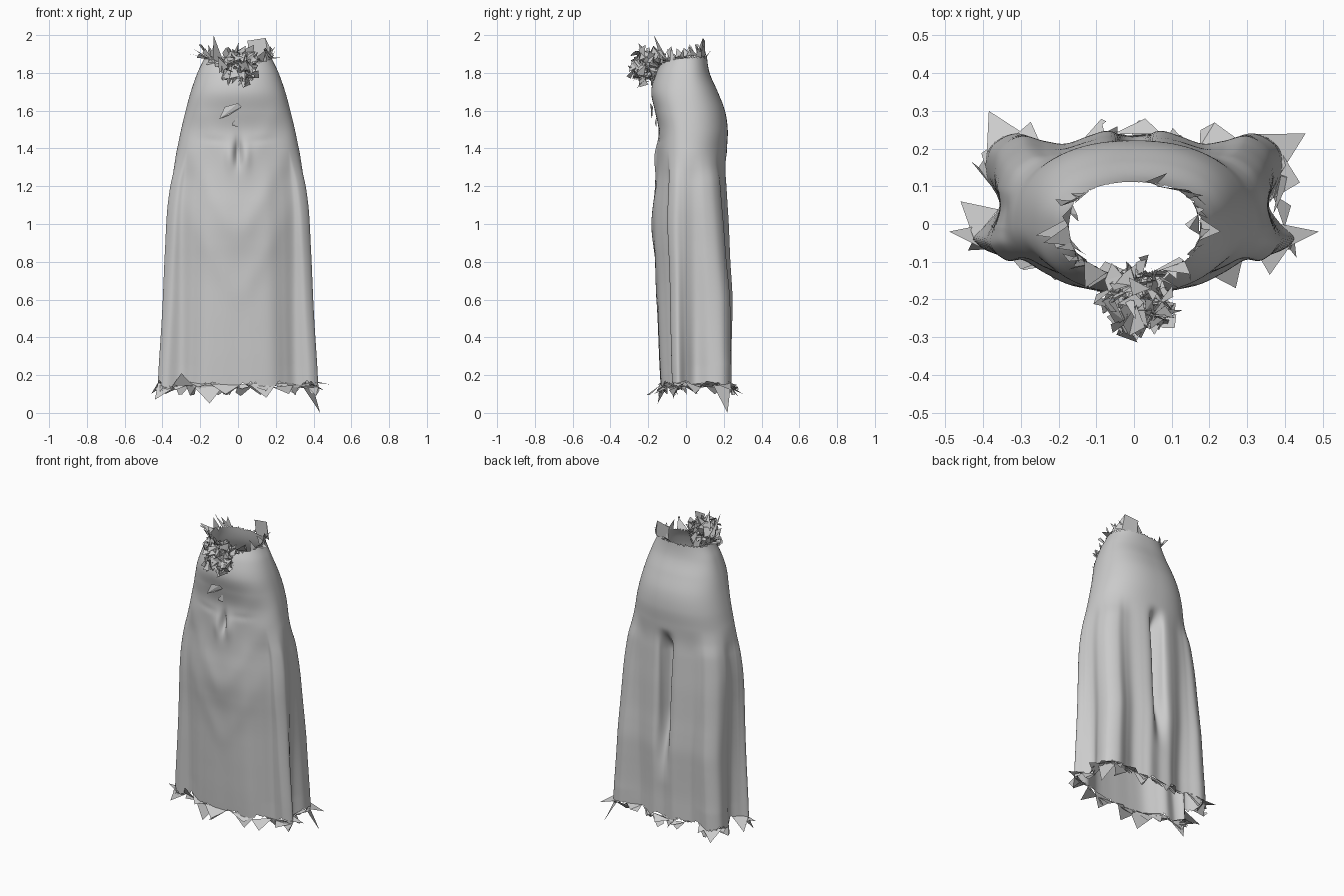
import bpy, math, random
from mathutils import Vector

if "Cube" in bpy.data.objects:
    bpy.data.objects.remove(bpy.data.objects["Cube"])

random.seed(11)
R = random.uniform

# Silhouette every 0.1 from z=0.1 to z=1.9: half width, front depth, back depth
PROFILE = [(.427, .132, .240), (.422, .137, .240), (.417, .142, .240), (.412, .146, .243),
           (.407, .150, .247), (.403, .153, .250), (.400, .156, .246), (.397, .162, .240),
           (.393, .171, .236), (.389, .176, .232), (.382, .172, .226), (.368, .162, .220),
           (.345, .155, .213), (.322, .150, .217), (.301, .145, .221), (.277, .165, .206),
           (.250, .184, .168), (.215, .160, .125), (.172, .112, .110)]
# Right half of the draped cross-section, back centre round to front centre
HALF = [(0, .235), (.07, .245), (.12, .228), (.18, .208), (.24, .222), (.315, .245),
        (.38, .205), (.385, .13), (.353, .055), (.385, 0), (.42, -.045), (.375, -.082),
        (.305, -.068), (.25, -.10), (.18, -.14), (.09, -.15), (0, -.15)]
RING = HALF + [(-x, y) for x, y in reversed(HALF[1:-1])]
SUB, ROWS = 8, 150
N = len(RING) * SUB


def catmull(pts, t, closed):
    n, i = len(pts), math.floor(t)
    f = t - i
    g = lambda k: Vector(pts[k % n] if closed else pts[max(0, min(n - 1, k))])
    a, b, c, d = g(i - 1), g(i), g(i + 1), g(i + 2)
    return .5 * (2 * b + (c - a) * f + (2 * a - 5 * b + 4 * c - d) * f * f
                 + (3 * b - a - 3 * c + d) * f ** 3)


def smooth(a, b, v):
    t = max(0, min(1, (v - a) / (b - a)))
    return t * t * (3 - 2 * t)


def bump(v, centre, width):
    return math.exp(-((v - centre) / width) ** 2)


def power(v, e):
    return math.copysign(abs(v) ** e, v)


def make(name, verts, faces):
    mesh = bpy.data.meshes.new(name)
    mesh.from_pydata([tuple(v) for v in verts], [], faces)
    mesh.update()
    obj = bpy.data.objects.new(name, mesh)
    bpy.context.collection.objects.link(obj)
    return obj


# Unit directions of the draped and the plain oval section
sections = []
for j in range(N):
    p = catmull(RING, j / SUB, True)
    lobe = Vector((p.x / .42, p.y / (.245 if p.y > 0 else .15)))
    a = .5 * (math.atan2(lobe.x, lobe.y) % math.tau) + .5 * math.tau * j / N
    sections.append((lobe, a))


def skirt_point(j, z):
    w, front, back = catmull(PROFILE, (z - .1) / .1, False)
    lobe, a = sections[j]
    e = 2 / (2.05 + .25 * smooth(1.1, 1.5, z))
    oval = Vector((power(math.sin(a), e), power(math.cos(a), e)))
    # folds start under the hips and open gradually towards the hem
    s = oval.lerp(lobe, .3 * smooth(1.40, 1.22, z) + .7 * max(0, min(1, (1.3 - z) / 1.05)))
    x, y = s.x * w, s.y * (back if s.y > 0 else front)
    if y > 0:   # deep fold down the back centre
        groove = smooth(1.37, 1.2, z) * smooth(.35, .85, z)
        y -= smooth(.05, .15, y) * .085 * groove * bump(x, 0, .042)
        x += .012 * groove * bump(abs(x), .06, .03) * (-1 if x > 0 else 1) * smooth(.18, .22, y)
    else:       # front pinch and hanging drapes
        on = smooth(0, -.1, y)
        h = math.hypot(x, .06)
        y += on * .035 * bump(x, 0, .016) * bump(z, 1.38, .06)
        y -= on * .012 * bump(abs(x), .045, .025) * bump(z, 1.36, .07)
        for level, depth in ((1.18, .005), (.86, .007), (.54, .005)):
            y -= on * depth * bump(z - level - 1.9 * h, 0, .10) * bump(x, 0, .22)
        y += on * .003 * bump(z - 1.43 - .1 * abs(x), 0, .02) * bump(abs(x), .12, .07)
    return Vector((x, y, z))


# Skirt body with uneven waist and hem
verts, faces = [], []
top = [1.885 - .03 * smooth(0, -1, math.cos(s[1])) + R(-.008, .008) for s in sections]
bot = [.15 + .012 * math.sin(j * .37) + R(-.01, .01) for j in range(N)]
for r in range(ROWS + 1):
    for j in range(N):
        verts.append(skirt_point(j, top[j] + (bot[j] - top[j]) * r / ROWS))
for r in range(ROWS):
    for j in range(N):
        k = (j + 1) % N
        faces.append((r * N + j, (r + 1) * N + j, (r + 1) * N + k, r * N + k))
skirt = make("skirt", verts, faces)
for p in skirt.data.polygons:
    p.use_smooth = True
waist_rim, hem_rim = verts[:N], verts[-N:]


def torn_edge(name, rim, count, up, size, tips):
    v, f = [], []

    def shard(i, k, tip, quad):
        a, b = rim[i % N], rim[(i + k) % N]
        n = len(v)
        v.extend([a, b, tip])
        f.append((n, n + 1, n + 2))
        if quad:
            v.append(a.lerp(tip, .8) + Vector((R(-.03, .03), R(-.03, .03), R(-.02, .02))))
            f.append((n, n + 2, n + 3))

    for c in range(count):
        i = random.randrange(N)
        k = random.randint(6, 14)
        m = (rim[i] + rim[(i + k) % N]) / 2
        out = Vector((m.x, m.y, 0)).normalized()
        side = Vector((-out.y, out.x, 0))
        tip = m + out * R(-.3, .55) * size + side * R(-.5, .5) * size
        tip.z += up * R(-.15, .75) * size
        shard(i, k, tip, c % 2)
    for t in tips:      # long spikes
        t = Vector(t)
        i = min(range(N), key=lambda q: (rim[q] - t).length)
        shard(i - 7, 14, t, False)
    return make(name, v, f)


# Torn strips along the hem and waist
torn_edge("hem_shards", hem_rim, 50, -1, .09,
          [(-.49, -.02, .15), (.49, -.02, .15), (.455, .24, .12), (-.385, .30, .10),
           (.435, .22, .0), (.36, -.135, .13), (-.44, -.07, .07), (-.46, .06, .10),
           (-.15, -.15, .05), (.44, .11, .17), (-.30, -.12, .21), (.03, .28, .12),
           (.27, -.17, .10), (.15, -.15, .08)])
torn_edge("waist_shards", waist_rim, 24, 1, .09,
          [(-.13, -.17, 2.0), (-.26, -.03, 1.90), (-.24, -.05, 1.93), (.23, -.02, 1.88),
           (.14, -.08, 1.93), (-.13, .08, 1.95), (-.19, .02, 1.95), (-.12, -.17, 1.83)])
# Upright torn flap at the back of the waist
make("waist_flap", [(.06, .10, 1.88), (.16, .08, 1.88), (.19, .05, 1.89), (.145, .09, 1.985),
                    (.05, .10, 1.97)], [(0, 1, 3, 4), (1, 2, 3)])


def crumple(name, centre, radius, count, size):
    v, f = [], []
    for c in range(count):
        d = Vector((R(-1, 1), R(-1, 1), R(-1, 1))).normalized()
        p = Vector(centre) + d * radius * R(.15, .85)
        n, q = len(v), 3 + c % 2
        e = d.orthogonal().normalized()
        g = d.cross(e)
        spin = R(0, 6.28)
        for k in range(q):
            a = spin + math.tau * k / q
            v.append(p + (e * math.cos(a) + g * math.sin(a)) * size * R(.2, 1) + d * size * R(-.9, .9))
        f.append(tuple(range(n, n + 3)))
        if q == 4:
            f.append((n, n + 2, n + 3))
    return make(name, v, f)


# Crumpled rosette at the front waist
crumple("rosette", (.015, -.20, 1.835), .105, 260, .05)
# Loose scraps below the rosette
make("front_scraps", [(-.10, -.18, 1.555), (.0, -.19, 1.64), (-.07, -.175, 1.62), (.02, -.185, 1.62),
                      (-.05, -.185, 1.575), (-.03, -.165, 1.535), (0, -.155, 1.57), (0, -.155, 1.515),
                      (-.03, -.16, 1.52)],
     [(0, 1, 2), (0, 3, 1), (0, 4, 3), (5, 7, 6), (5, 8, 7)])
